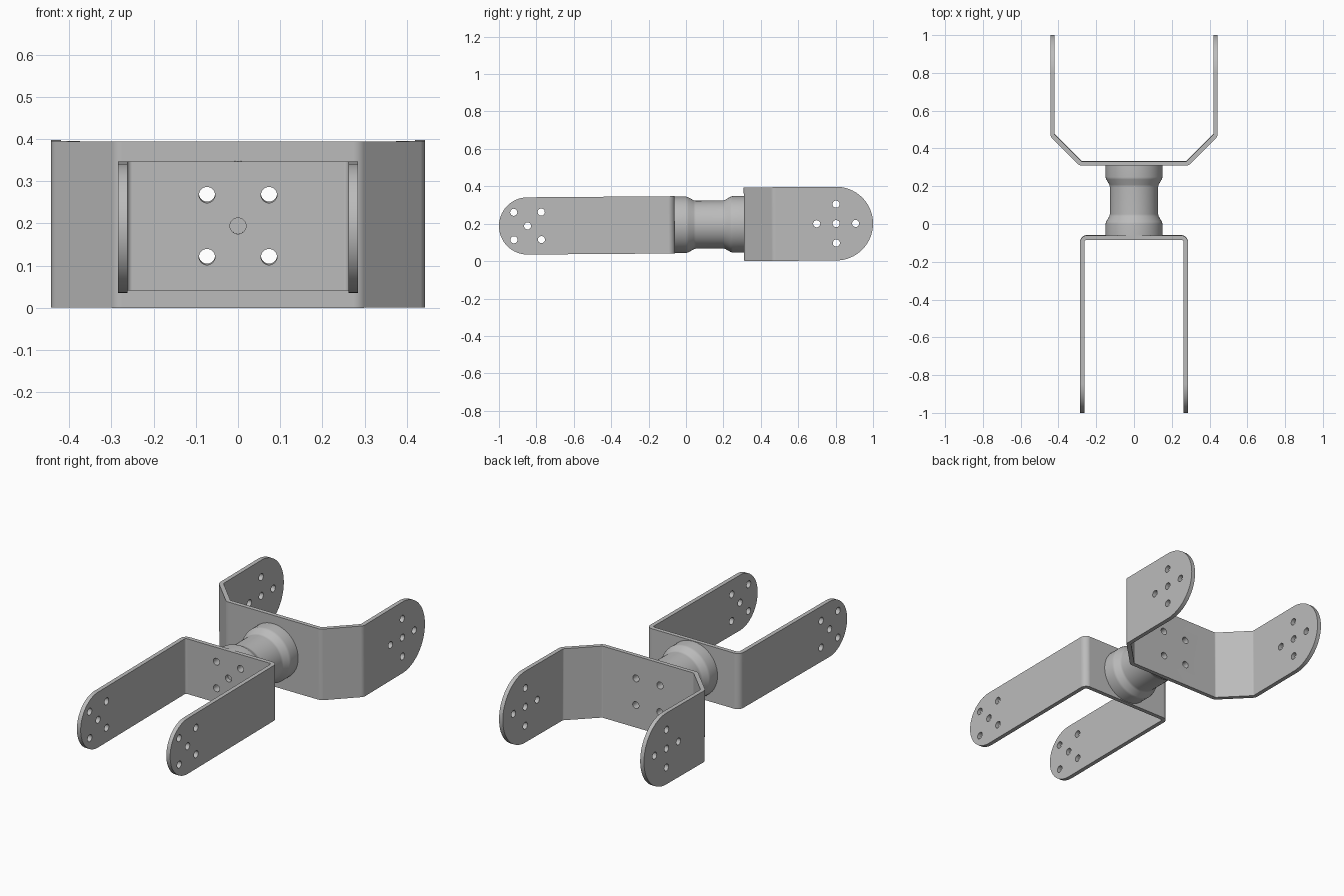
import bpy, bmesh, math
from mathutils import Vector, Matrix

cube = bpy.data.objects.get("Cube")
if cube:
    bpy.data.objects.remove(cube, do_unlink=True)

THICK = 0.023
HOLE = 0.019
# The assembly is modelled around the y axis, then lifted and tipped very slightly
PLACE = Matrix.Translation((0, 0, 0.1945)) @ Matrix.Rotation(math.radians(0.43), 4, "X")

metal = bpy.data.materials.new("grey metal")
metal.use_nodes = True
grey = (0.5, 0.5, 0.5, 1)
metal.diffuse_color = grey
bsdf = metal.node_tree.nodes["Principled BSDF"]
bsdf.inputs["Base Color"].default_value = grey
bsdf.inputs["Roughness"].default_value = 0.6


def to_object(name, bm):
    bmesh.ops.recalc_face_normals(bm, faces=bm.faces[:])
    mesh = bpy.data.meshes.new(name)
    bm.to_mesh(mesh)
    bm.free()
    mesh.materials.append(metal)
    obj = bpy.data.objects.new(name, mesh)
    bpy.context.collection.objects.link(obj)
    return obj


def prism(name, outline, depth):
    """Extrude a closed outline along a vector."""
    bm = bmesh.new()
    face = bm.faces.new([bm.verts.new(p) for p in outline])
    new = bmesh.ops.extrude_face_region(bm, geom=[face])["geom"]
    verts = [g for g in new if isinstance(g, bmesh.types.BMVert)]
    bmesh.ops.translate(bm, verts=verts, vec=depth)
    return to_object(name, bm)


def bent_strip(path, radius, steps=6):
    """Plan outline of a sheet folded along its outer path."""
    pts = [Vector(p) for p in path]
    outer, inner = [], []
    for i in range(1, len(pts) - 1):
        d1 = (pts[i] - pts[i - 1]).normalized()
        d2 = (pts[i + 1] - pts[i]).normalized()
        b = (d2 - d1).normalized()
        n1 = (b - d1 * b.dot(d1)).normalized()
        n2 = (b - d2 * b.dot(d2)).normalized()
        centre = pts[i] + b * radius / math.cos(d1.angle(d2) / 2)
        if i == 1:
            outer.append(pts[0])
            inner.append(pts[0] + n1 * THICK)
        for s in range(steps + 1):
            v = -n1.lerp(n2, s / steps).normalized()
            outer.append(centre + v * radius)
            inner.append(centre + v * (radius - THICK))
        if i == len(pts) - 2:
            outer.append(pts[-1])
            inner.append(pts[-1] + n2 * THICK)
    return outer + inner[::-1]


def hole_cutter(holes):
    """Cylinders given as (centre, axis, length)."""
    bm = bmesh.new()
    for centre, axis, length in holes:
        turn = Vector(axis).to_track_quat("Z", "Y").to_matrix().to_4x4()
        bmesh.ops.create_cone(bm, cap_ends=True, segments=24, radius1=HOLE,
                              radius2=HOLE, depth=length,
                              matrix=Matrix.Translation(centre) @ turn)
    return to_object("hole_cutter", bm)


def cut(obj, cutter, operation):
    cutter.hide_render = True
    mod = obj.modifiers.new("cut", "BOOLEAN")
    mod.object, mod.operation, mod.solver = cutter, operation, "EXACT"
    bpy.context.view_layer.objects.active = obj
    bpy.ops.object.modifier_apply(modifier=mod.name)
    bpy.data.objects.remove(cutter, do_unlink=True)


def finish(obj):
    bpy.ops.object.select_all(action="DESELECT")
    obj.select_set(True)
    bpy.context.view_layer.objects.active = obj
    bpy.ops.object.shade_smooth_by_angle(angle=math.radians(35))
    mod = obj.modifiers.new("weighted normals", "WEIGHTED_NORMAL")
    mod.keep_sharp = True
    obj.matrix_world = PLACE


def bracket(name, path, half, side, arm_holes, plate_holes):
    """Folded bracket whose arms point along y * side, with round ends."""
    plan = bent_strip(path, 0.034)
    obj = prism(name, [(p.x, p.y, -half - 0.05) for p in plan],
                (0, 0, 2 * half + 0.1))
    end = side * (1 - half)
    outline = [(-1, -side * 0.2, half), (-1, -side * 0.2, -half)]
    for k in range(33):
        a = math.pi * (k / 32 - 0.5)
        outline.append((-1, end + side * half * math.cos(a), half * math.sin(a)))
    cut(obj, prism("round_end_cutter", outline, (2, 0, 0)), "INTERSECT")
    arms = [((0, end + y, z), (1, 0, 0), 2) for y, z in arm_holes]
    cut(obj, hole_cutter(arms), "DIFFERENCE")
    cut(obj, hole_cutter(plate_holes), "DIFFERENCE")
    finish(obj)


SIGNS = [(1, 1), (1, -1), (-1, 1), (-1, -1)]
bolts = [((x * 0.0735, 0.13, z * 0.0735), (0, 1, 0), 0.6) for x, z in SIGNS]
pivot = ((0, -0.07, 0), (0, 1, 0), 0.1)

# Front bracket: narrow square fork
bracket("front_bracket",
        [(-0.285, -1.1), (-0.285, -0.06), (0.285, -0.06), (0.285, -1.1)],
        0.153, -1,
        [(0, 0)] + [(y * 0.0735, z * 0.0735) for y, z in SIGNS],
        bolts + [pivot])

# Rear bracket: wide fork with slanted shoulders
bracket("rear_bracket",
        [(-0.443, 1.1), (-0.443, 0.465), (-0.288, 0.31),
         (0.288, 0.31), (0.443, 0.465), (0.443, 1.1)],
        0.197, 1,
        [(0, 0), (0.104, 0), (-0.104, 0), (0, 0.104), (0, -0.104)],
        bolts)

# Spool joining the two brackets
half_profile = [(0, 0.185), (0.151, 0.185), (0.151, 0.124), (0.147, 0.112),
                (0.131, 0.084), (0.128, 0.072)]
profile = half_profile + [(r, -y) for r, y in reversed(half_profile)]
bm = bmesh.new()
verts = [bm.verts.new((r, y + 0.125, 0)) for r, y in profile]
edges = [bm.edges.new(pair) for pair in zip(verts, verts[1:])]
bmesh.ops.spin(bm, geom=verts + edges, cent=(0, 0, 0), axis=(0, 1, 0),
               angle=math.tau, steps=48)
bmesh.ops.remove_doubles(bm, verts=bm.verts[:], dist=0.0001)
spool = to_object("spool", bm)
cut(spool, hole_cutter(bolts), "DIFFERENCE")
finish(spool)
